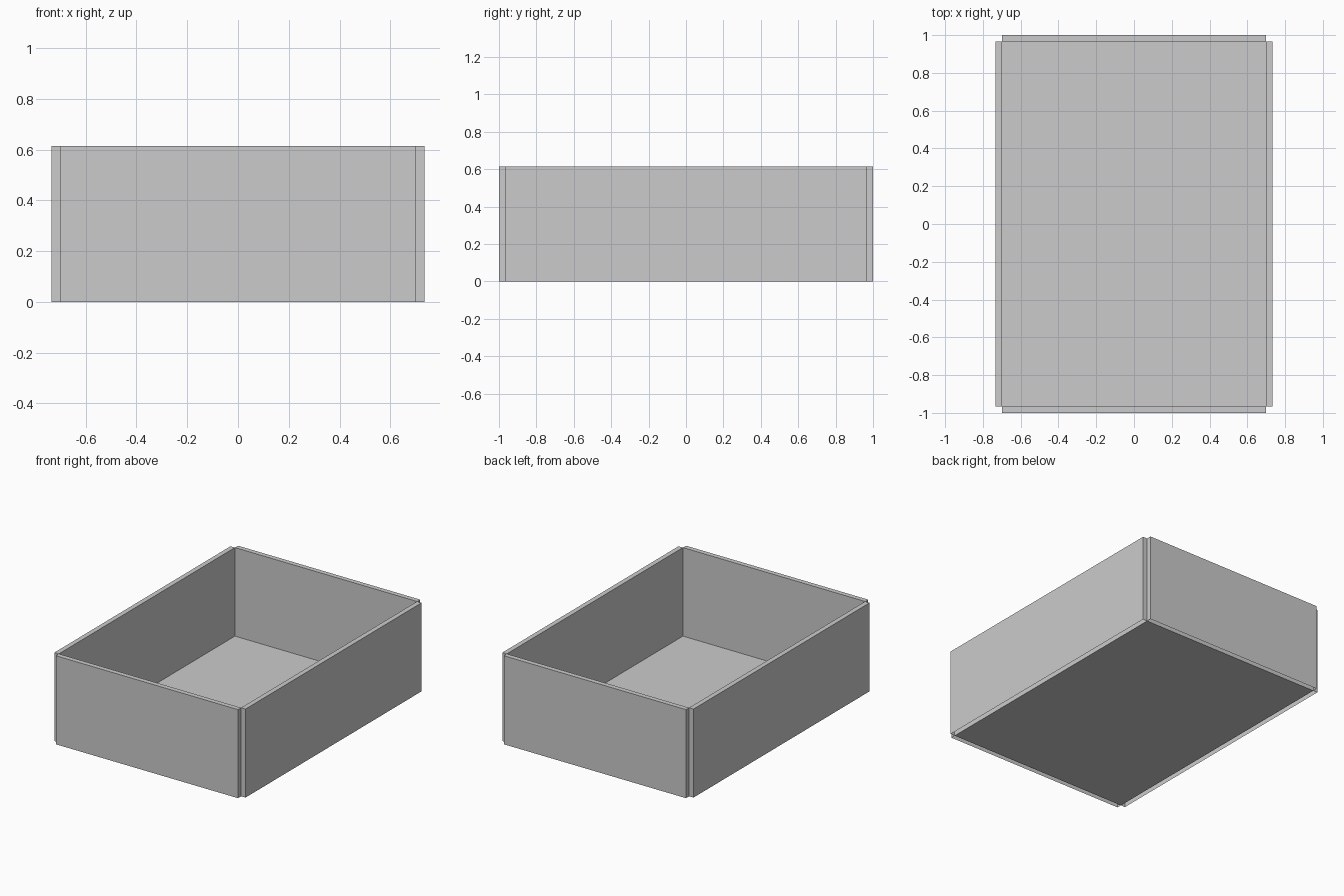
import bpy, bmesh
from mathutils import Vector

if "Cube" in bpy.data.objects:
    bpy.data.objects.remove(bpy.data.objects["Cube"])

HX, HY, T, H = 0.70, 0.966, 0.034, 0.615  # inner half sizes, wall thickness, height


def make_object(name, bm):
    mesh = bpy.data.meshes.new(name)
    bm.to_mesh(mesh)
    bm.free()
    obj = bpy.data.objects.new(name, mesh)
    bpy.context.collection.objects.link(obj)
    return obj


def wall(name, size, centre):
    """Upright panel whose underside is left open."""
    bm = bmesh.new()
    bmesh.ops.create_cube(bm, size=1)
    under = [f for f in bm.faces if f.normal.z < -0.5]
    bmesh.ops.delete(bm, geom=under, context='FACES_ONLY')
    bmesh.ops.scale(bm, vec=Vector(size), verts=bm.verts)
    bmesh.ops.translate(bm, vec=Vector(centre), verts=bm.verts)
    return make_object(name, bm)


# Floor: a single sheet
bm = bmesh.new()
bmesh.ops.create_grid(bm, x_segments=1, y_segments=1, size=1)
bmesh.ops.scale(bm, vec=Vector((HX, HY, 1)), verts=bm.verts)
make_object("floor", bm)

# Four walls meeting only at the inner corners
for side, s in (("left", -1), ("right", 1)):
    wall(side + "_wall", (T, 2 * HY, H), (s * (HX + T / 2), 0, H / 2))
for side, s in (("front", -1), ("back", 1)):
    wall(side + "_wall", (2 * HX, T, H), (0, s * (HY + T / 2), H / 2))
